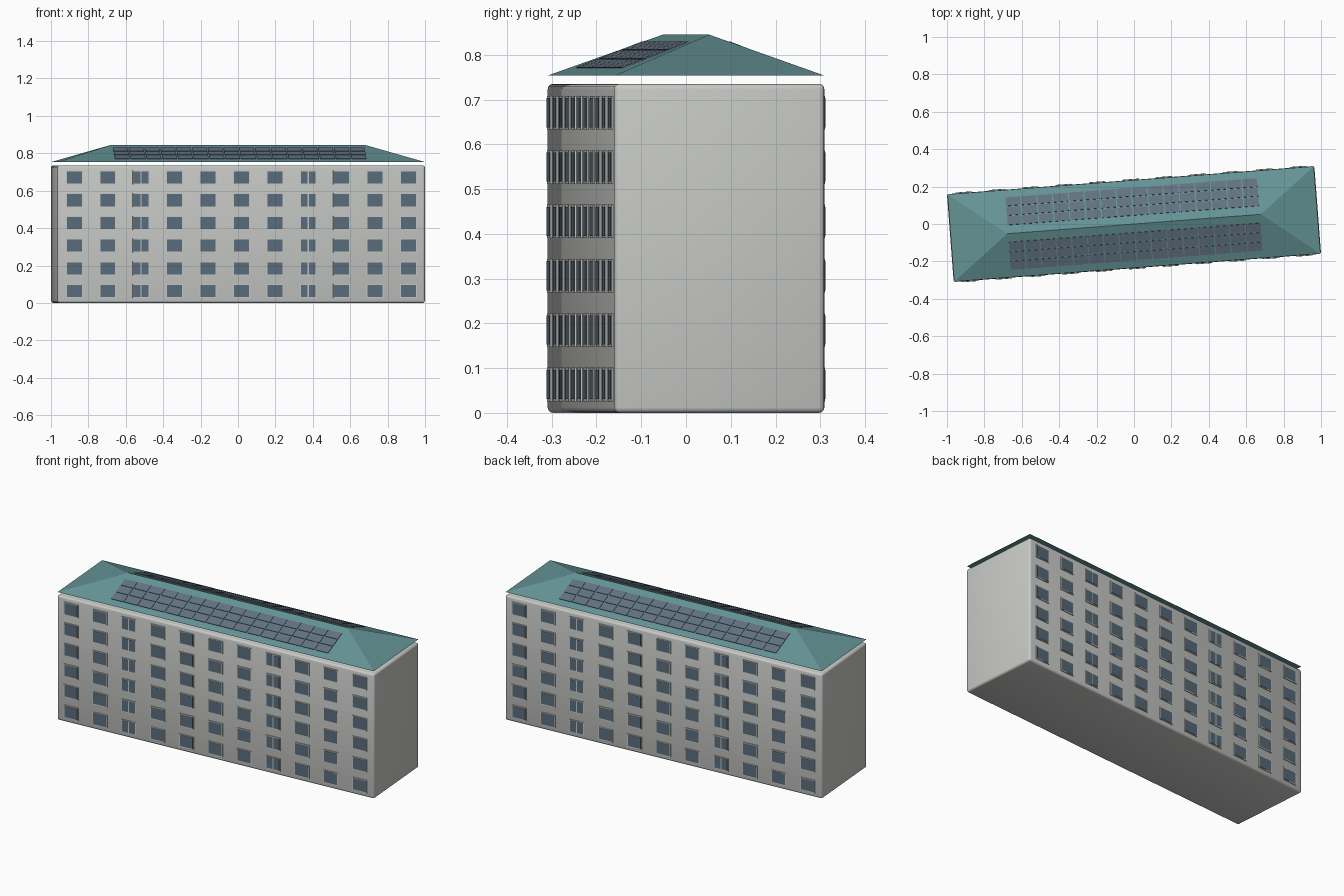
import bpy, bmesh, math
from mathutils import Matrix, Vector

if "Cube" in bpy.data.objects:
    bpy.data.objects.remove(bpy.data.objects["Cube"])

TURN = Matrix.Rotation(math.atan2(0.15, 1.96), 4, 'Z')   # the block stands slightly turned
L, W, H = 0.985, 0.2355, 0.735                          # half length, half width, wall height
EAVE, RIDGE, RIDGE_X = 0.754, 0.845, 0.68
ROOF_L, ROOF_W = 0.982, 0.234


def material(name, rgb):
    lin = [(c / 255 / 12.92) if c < 10 else ((c / 255 + 0.055) / 1.055) ** 2.4 for c in rgb]
    m = bpy.data.materials.new(name)
    m.diffuse_color = (*lin, 1)
    m.use_nodes = True
    m.node_tree.nodes["Principled BSDF"].inputs["Base Color"].default_value = m.diffuse_color
    return m


PLASTER = material("pale plaster", (200, 202, 198))
GLASS = material("blue grey glass", (90, 110, 125))
TEAL = material("teal roofing", (100, 148, 150))
SOLAR = material("grey violet solar", (99, 115, 130))


def finish(name, bm, mat):
    bmesh.ops.recalc_face_normals(bm, faces=bm.faces)
    bm.transform(TURN)
    me = bpy.data.meshes.new(name)
    bm.to_mesh(me)
    bm.free()
    me.materials.append(mat)
    ob = bpy.data.objects.new(name, me)
    bpy.context.collection.objects.link(ob)
    return ob


def add_box(bm, centre, size, frame=Matrix()):
    m = frame @ Matrix.Translation(centre) @ Matrix.Diagonal((*size, 1))
    bmesh.ops.create_cube(bm, size=1, matrix=m)


# Walls: one block with softly rounded edges
bm = bmesh.new()
add_box(bm, (0, 0, H / 2), (2 * L, 2 * W, H))
bmesh.ops.bevel(bm, geom=bm.edges[:], offset=0.012, segments=3, profile=0.5, affect='EDGES')
walls = finish("walls", bm, PLASTER)
bpy.context.view_layer.objects.active = walls
walls.select_set(True)
bpy.ops.object.shade_smooth_by_angle(angle=math.radians(40))

# Hipped roof, floating just above the walls
bm = bmesh.new()
a, b, c, d = [bm.verts.new((x * ROOF_L, y * ROOF_W, EAVE))
              for x, y in ((-1, -1), (1, -1), (1, 1), (-1, 1))]
r0, r1 = [bm.verts.new((s * RIDGE_X, 0, RIDGE)) for s in (-1, 1)]
for f in ((a, b, r1, r0), (b, c, r1), (c, d, r0, r1), (d, a, r0), (d, c, b, a)):
    bm.faces.new(f)
finish("hipped_roof", bm, TEAL)

# Windows: raised surrounds with glass plates, six floors of eleven on both long sides
surrounds, glass = bmesh.new(), bmesh.new()
for side in (0, math.pi):
    face = Matrix.Rotation(side, 4, 'Z') @ Matrix.Translation((0, -W, 0))
    for floor in range(6):
        z = 0.0635 + 0.1214 * floor
        for col in range(11):
            x = (col - 5) * 0.1792
            add_box(surrounds, (x, -0.001, z), (0.090, 0.006, 0.075), face)
            if col in (2, 7):       # paired panes
                for s in (-1, 1):
                    add_box(glass, (x + s * 0.0215, -0.002, z), (0.037, 0.006, 0.065), face)
            else:
                add_box(glass, (x, -0.002, z), (0.080, 0.006, 0.065), face)
finish("window_surrounds", surrounds, PLASTER)
finish("window_glass", glass, GLASS)

# Solar panels: three rows of sixteen on each long slope
bm = bmesh.new()
slope = Vector((0, -ROOF_W, EAVE - RIDGE)).normalized()
normal = Vector((0, slope.z, -slope.y))
PITCH_X, PITCH_V = 1.354 / 16, 0.164 / 3
for side in (0, math.pi):
    axes = Matrix((Vector((1, 0, 0)), -slope, normal)).transposed().to_4x4()
    frame = Matrix.Rotation(side, 4, 'Z') @ Matrix.Translation((0, 0, RIDGE)) @ axes
    for row in range(3):
        for col in range(16):
            add_box(bm, ((col - 7.5) * PITCH_X, -0.046 - (row + 0.5) * PITCH_V, 0.001),
                    (PITCH_X - 0.006, PITCH_V - 0.006, 0.004), frame)
finish("solar_panels", bm, SOLAR)
